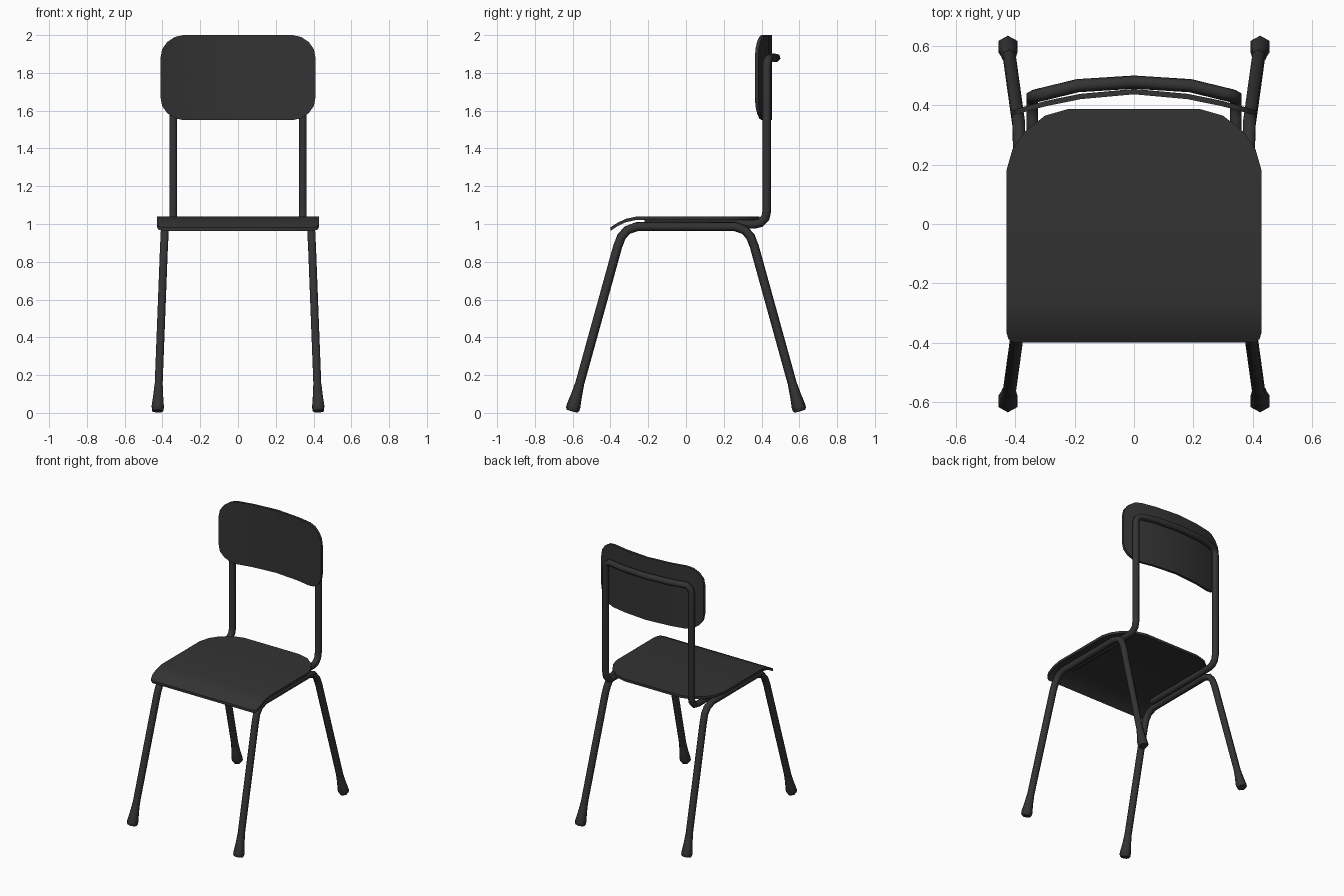
import bpy, bmesh, math
from mathutils import Vector

if "Cube" in bpy.data.objects:
    bpy.data.objects.remove(bpy.data.objects["Cube"])

mat = bpy.data.materials.new("dark_finish")
mat.diffuse_color = (0.033, 0.033, 0.033, 1)
mat.use_nodes = True
mat.node_tree.nodes["Principled BSDF"].inputs["Base Color"].default_value = mat.diffuse_color


def finish(name, bm, angle=40):
    bmesh.ops.recalc_face_normals(bm, faces=bm.faces)
    me = bpy.data.meshes.new(name)
    bm.to_mesh(me)
    bm.free()
    ob = bpy.data.objects.new(name, me)
    bpy.context.collection.objects.link(ob)
    me.materials.append(mat)
    bpy.context.view_layer.objects.active = ob
    ob.select_set(True)
    bpy.ops.object.shade_smooth_by_angle(angle=math.radians(angle))
    ob.select_set(False)
    return ob


def tube(name, path, radii, sides=6):
    """Sweep a polygon along a path, carrying its orientation along."""
    pts = [Vector(p) for p in path]
    if not isinstance(radii, (list, tuple)):
        radii = [radii] * len(pts)
    bm = bmesh.new()
    rings = []
    n = Vector((1, 0, 0))
    prev = None
    for i, p in enumerate(pts):
        a, b = pts[max(i - 1, 0)], pts[min(i + 1, len(pts) - 1)]
        t = ((p - a).normalized() + (b - p).normalized()).normalized()
        if prev:
            n = prev.rotation_difference(t) @ n
        prev = t
        n = (n - t * n.dot(t)).normalized()
        m = t.cross(n)
        angles = [2 * math.pi * k / sides for k in range(sides)]
        rings.append([bm.verts.new(p + radii[i] * (m * math.cos(q) + n * math.sin(q)))
                      for q in angles])
    for r, s in zip(rings, rings[1:]):
        for k in range(sides):
            j = (k + 1) % sides
            bm.faces.new((r[k], r[j], s[j], s[k]))
    bm.faces.new(rings[0])
    bm.faces.new(rings[-1])
    return finish(name, bm, 65)


def slab(name, pairs, offset):
    """Strip of quads between point pairs, thickened along a fixed offset."""
    bm = bmesh.new()
    off = Vector(offset)
    rows = []
    for a, b in pairs:
        a, b = Vector(a), Vector(b)
        rows.append([bm.verts.new(v) for v in (a, b, b + off, a + off)])
    for r, s in zip(rows, rows[1:]):
        for k in range(4):
            j = (k + 1) % 4
            bm.faces.new((r[k], r[j], s[j], s[k]))
    bm.faces.new(rows[0])
    bm.faces.new(rows[-1])
    return finish(name, bm)


# Seat: y, half width, top height; front lip rolls down
seat = [(-0.40, 0.405, 0.982), (-0.388, 0.423, 0.99), (-0.365, 0.43, 1.005),
        (-0.32, 0.43, 1.027), (-0.26, 0.43, 1.04), (0.18, 0.43, 1.04),
        (0.25, 0.41, 1.04), (0.31, 0.37, 1.04), (0.365, 0.30, 1.04), (0.388, 0.22, 1.04)]
slab("seat", [((-w, y, z), (w, y, z)) for y, w, z in seat], (0, 0, -0.018))

# Backrest: x, half height, curved backwards in the middle
half = [(0.18, 0.225), (0.29, 0.225), (0.335, 0.215), (0.375, 0.188), (0.402, 0.15), (0.41, 0.105)]
cols = [(-x, h) for x, h in reversed(half)] + [(0, 0.225)] + half
back = []
for x, h in cols:
    y = 0.437 - 0.072 * (abs(x) / 0.41) ** 1.8
    back.append(((x, y, 1.775 - h), (x, y, 1.775 + h)))
slab("backrest", back, (0, 0.018, 0))

# Back frame: one tube under the seat, up and across behind the backrest
side = [(0.343, -0.22, 0.998), (0.343, 0.36, 0.998), (0.343, 0.395, 1.006),
        (0.343, 0.42, 1.032), (0.343, 0.428, 1.07), (0.343, 0.428, 1.83),
        (0.334, 0.431, 1.86), (0.305, 0.438, 1.878), (0.19, 0.466, 1.88)]
path = side + [(0, 0.478, 1.88)] + [(-x, y, z) for x, y, z in reversed(side)]
tube("back_frame", path, 0.023)

# Leg frames and flared feet, left and right
leg = [(0.425, -0.600, 0.02), (0.392, -0.362, 0.88), (0.389, -0.342, 0.932),
       (0.388, -0.312, 0.967), (0.387, -0.26, 0.986)]
for s, label in ((-1, "left"), (1, "right")):
    run = [(s * x, y, z) for x, y, z in leg]
    run += [(x, -y, z) for x, y, z in reversed(run)]
    tube(label + "_leg_frame", run, 0.024)
    for d, end in ((1, "front"), (-1, "rear")):
        foot = [(s * (0.426 - 0.0384 * z), d * (-0.6055 + 0.2767 * z), z)
                for z in (0.15, 0.10, 0.035, 0.02, 0.009)]
        tube(f"{end}_{label}_foot", foot, [0.025, 0.029, 0.037, 0.036, 0.030])
